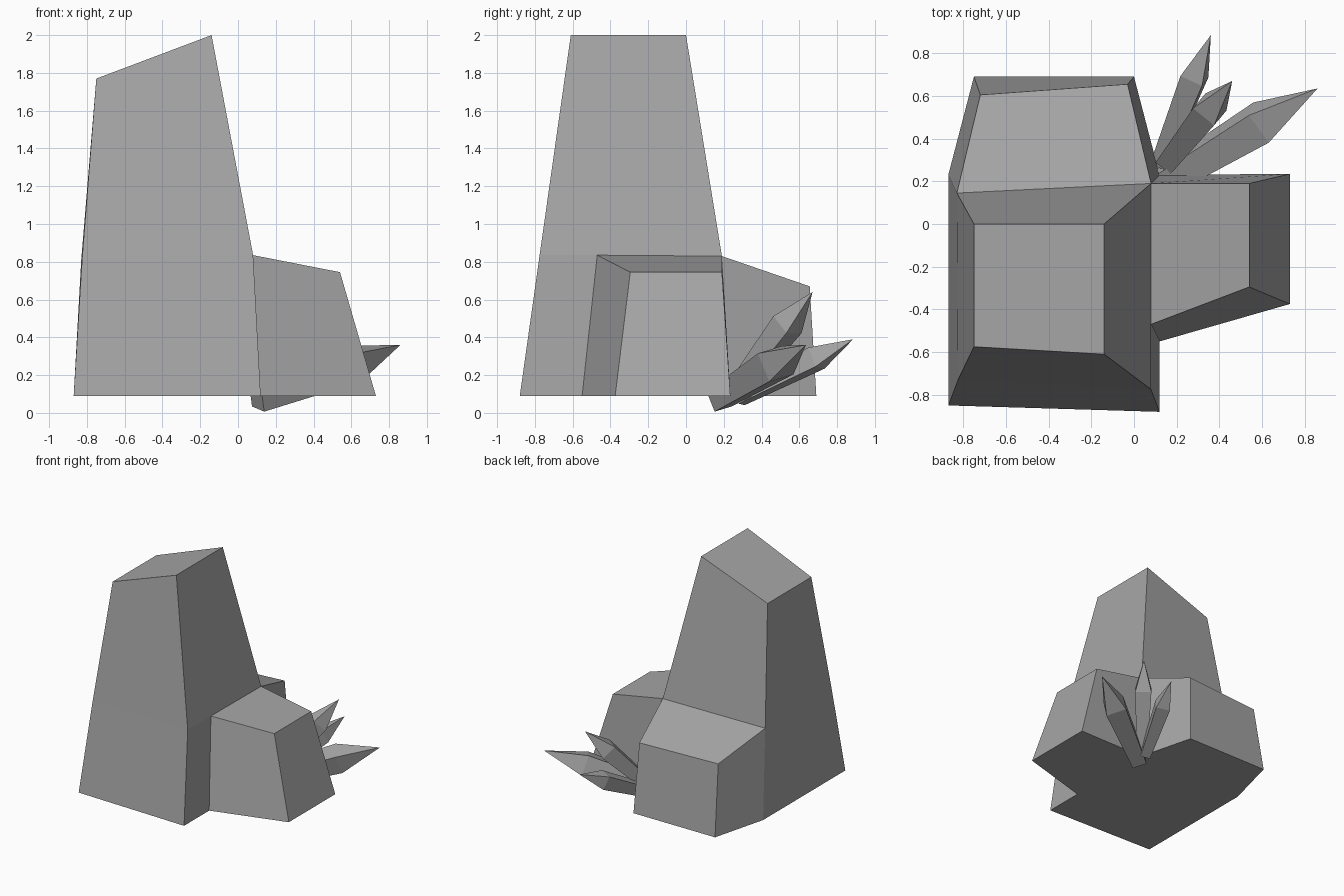
import bpy
from mathutils import Vector

cube = bpy.data.objects.get("Cube")
if cube:
    bpy.data.objects.remove(cube, do_unlink=True)

# One stone grey for everything
stone = bpy.data.materials.new("stone_grey")
stone.use_nodes = True
GREY = (0.38, 0.38, 0.38, 1)
stone.diffuse_color = GREY
stone.node_tree.nodes["Principled BSDF"].inputs["Base Color"].default_value = GREY


def loft(name, rings, open_walls=(), tip=None):
    """Join counter-clockwise rings with flat walls; close with a cap or a tip."""
    n = len(rings[0])
    verts = [Vector(p) for ring in rings for p in ring]
    faces = [tuple(reversed(range(n)))]
    for level in range(len(rings) - 1):
        for i in range(n):
            if (level, i) not in open_walls:
                a, b = level * n + i, level * n + (i + 1) % n
                faces.append((a, b, b + n, a + n))
    last = (len(rings) - 1) * n
    if tip is None:
        faces.append(tuple(range(last, last + n)))
    else:
        verts.append(Vector(tip))
        for i in range(n):
            faces.append((last + i, last + (i + 1) % n, len(verts) - 1))
    mesh = bpy.data.meshes.new(name)
    mesh.from_pydata(verts, [], faces)
    mesh.materials.append(stone)
    obj = bpy.data.objects.new(name, mesh)
    bpy.context.collection.objects.link(obj)
    return obj


def footprint(points, z=0.09):
    return [(x, y, z) for x, y in points]


# Corners shared between the pillar and the two lower blocks
inner_low, inner_high = (0.12, 0.23), (0.08, 0.19, 0.83)
side_low, side_high = (0.12, -0.55), (0.08, -0.47, 0.835)
left_low, left_high = (-0.87, 0.23), (-0.83, 0.145, 0.81)

# Tall pillar with a slanted top, open where the blocks join it
loft("rock_pillar", [
    footprint([(-0.87, -0.85), (0.12, -0.88), side_low, inner_low, left_low]),
    [(-0.825, -0.73, 0.82), (0.08, -0.775, 0.835), side_high, inner_high, left_high],
    [(-0.75, -0.575, 1.77), (-0.14, -0.61, 2), (-0.14, -0.42, 2), (-0.14, 0, 2), (-0.75, 0, 1.77)],
], open_walls={(0, 2), (0, 3)})

# Lower block at the side
loft("rock_side_block", [
    footprint([side_low, (0.73, -0.375), (0.73, 0.235), inner_low]),
    [side_high, (0.54, -0.295, 0.745), (0.54, 0.19, 0.745), inner_high],
], open_walls={(0, 3)})

# Lower block at the back
loft("rock_back_block", [
    footprint([inner_low, (0, 0.69), (-0.75, 0.69), left_low]),
    [inner_high, (-0.03, 0.655, 0.67), (-0.72, 0.605, 0.66), left_high],
], open_walls={(0, 3)})


def crystal(name, tip, shoulder, ridge, stem):
    """Square crystal: a shaft widening to the shoulder, then a long point."""
    tip, shoulder, ridge = Vector(tip), Vector(shoulder), Vector(ridge)
    point = tip - shoulder
    axis = point.normalized()
    ridge -= axis * ridge.dot(axis)
    across = axis.cross(ridge)
    corners = [ridge, across, -ridge, -across]
    base = shoulder - point * stem
    loft(name, [[base + c * 0.7 for c in corners],
                [shoulder + c for c in corners]], tip=tip)


# Cluster of crystals in the corner between the blocks
crystal("crystal_long", (0.86, 0.635, 0.36), (0.595, 0.475, 0.26), (-0.055, 0.035, 0.095), 1.87)
crystal("crystal_back", (0.36, 0.885, 0.39), (0.283, 0.69, 0.29), (0.035, -0.045, 0.055), 2.1)
crystal("crystal_upright", (0.46, 0.67, 0.64), (0.355, 0.537, 0.467), (0.02, -0.075, 0.045), 1.9)
